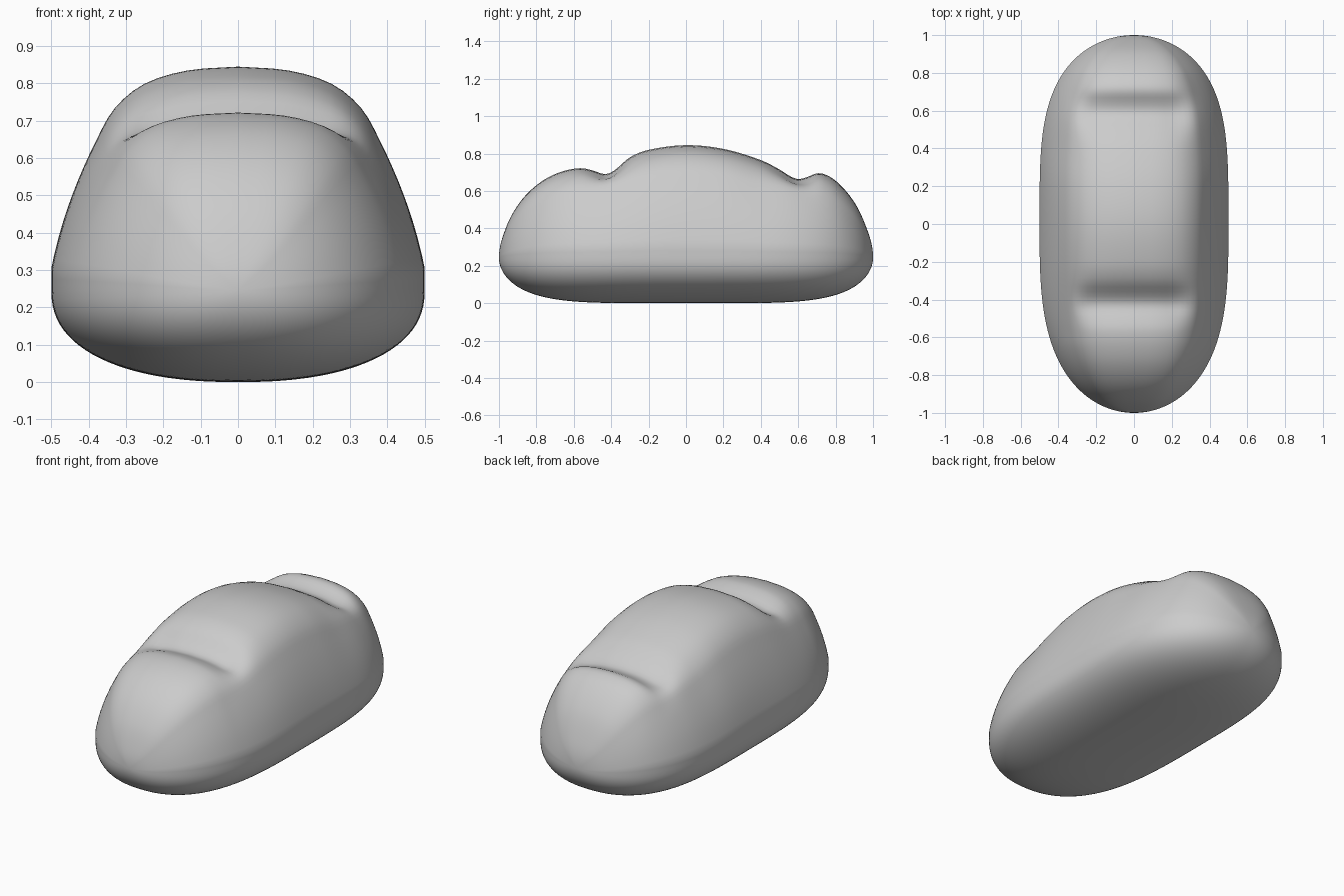
import bpy, bmesh, math

if "Cube" in bpy.data.objects:
    bpy.data.objects.remove(bpy.data.objects["Cube"])

ROWS, HALF = 120, 24        # stations along the length, steps per quarter section
ZM = 0.245                  # height of the widest line


def smooth_interp(pts, x):
    """Monotone-ish cubic interpolation through (x, value) points."""
    if x <= pts[0][0]:
        return pts[0][1]
    if x >= pts[-1][0]:
        return pts[-1][1]
    i = max(k for k in range(len(pts) - 1) if pts[k][0] <= x)

    def slope(k):
        a, b = max(k - 1, 0), min(k + 1, len(pts) - 1)
        return (pts[b][1] - pts[a][1]) / (pts[b][0] - pts[a][0])

    (x0, y0), (x1, y1) = pts[i], pts[i + 1]
    h = x1 - x0
    t = (x - x0) / h
    return ((2*t**3 - 3*t*t + 1) * y0 + (t**3 - 2*t*t + t) * h * slope(i)
            + (3*t*t - 2*t**3) * y1 + (t**3 - t*t) * h * slope(i + 1))


def by_angle(pts):
    return [(math.asin(y), z) for y, z in pts]


# Centre-line height: bonnet, windscreen dip, roof, rear dip, tail
nose = [(-1, ZM), (-.98, .355), (-.93, .475), (-.85, .585), (-.75, .665), (-.65, .708), (-.56, .722)]
roof = [(-.3, .78), (-.2, .82), (0, .845), (.2, .825), (.4, .765), (.5, .715)]
tail = [(.73, .693), (.8, .655), (.9, .54), (.97, .39), (1, ZM)]
centre = by_angle(nose + [(-.5, .71), (-.43, .69), (-.38, .712)] + roof
                  + [(.56, .677), (.6, .664), (.65, .675), (.69, .692)] + tail)
# Same line without the dips, followed by the flanks
flank = by_angle(nose + [(-.43, .752)] + roof[1:-1] + [(.58, .73)] + tail[1:])

# Upper cross-section: share of half width and share of height
section = [(1, 0), (1, .1), (.94, .30), (.86, .487), (.76, .67), (.66, .815),
           (.5, .924), (.27, .983), (0, 1)]
sec_u = [(i, p[0]) for i, p in enumerate(section)]
sec_v = [(i, p[1]) for i, p in enumerate(section)]


def half_section(th):
    """Points from bottom centre up the +x side to top centre."""
    y = math.sin(th)
    p = 3.7 if y > 0 else 3.15
    w = 0.5 * math.sqrt(max(0, 1 - abs(y) ** p))
    low = ZM * math.sqrt(max(0, 1 - abs(y) ** 5))
    tc, tf = smooth_interp(centre, th), smooth_interp(flank, th)
    pts = []
    for i in range(HALF):
        a = math.pi / 2 * i / HALF
        pts.append((w * math.sin(a) ** (2 / 2.3), y, ZM - low * math.cos(a) ** (2 / 2.3)))
    for i in range(HALF + 1):
        s = i * (len(section) - 1) / HALF
        x = w * smooth_interp(sec_u, s)
        f = min(1, max(0, (0.37 - x) / 0.17))
        f = f * f * (3 - 2 * f)
        top = tf + (tc - tf) * f
        pts.append((min(x, w), y, ZM + (top - ZM) * smooth_interp(sec_v, s)))
    return pts


# Body shell
bm = bmesh.new()
rings = []
for r in range(1, ROWS):
    pts = half_section(-math.pi / 2 + math.pi * r / ROWS)
    pts += [(-x, y, z) for x, y, z in reversed(pts[1:-1])]
    rings.append([bm.verts.new(q) for q in pts])
n = len(rings[0])
for a, b in zip(rings, rings[1:]):
    for i in range(n):
        bm.faces.new((a[i], a[(i + 1) % n], b[(i + 1) % n], b[i]))
for ring, y in ((rings[0], -1), (rings[-1], 1)):
    tip = bm.verts.new((0, y, ZM))
    for i in range(n):
        bm.faces.new((ring[i], ring[(i + 1) % n], tip))
bmesh.ops.recalc_face_normals(bm, faces=bm.faces)
for f in bm.faces:
    f.smooth = True
mesh = bpy.data.meshes.new("car_body")
bm.to_mesh(mesh)
bm.free()
body = bpy.data.objects.new("car_body", mesh)
bpy.context.collection.objects.link(body)
